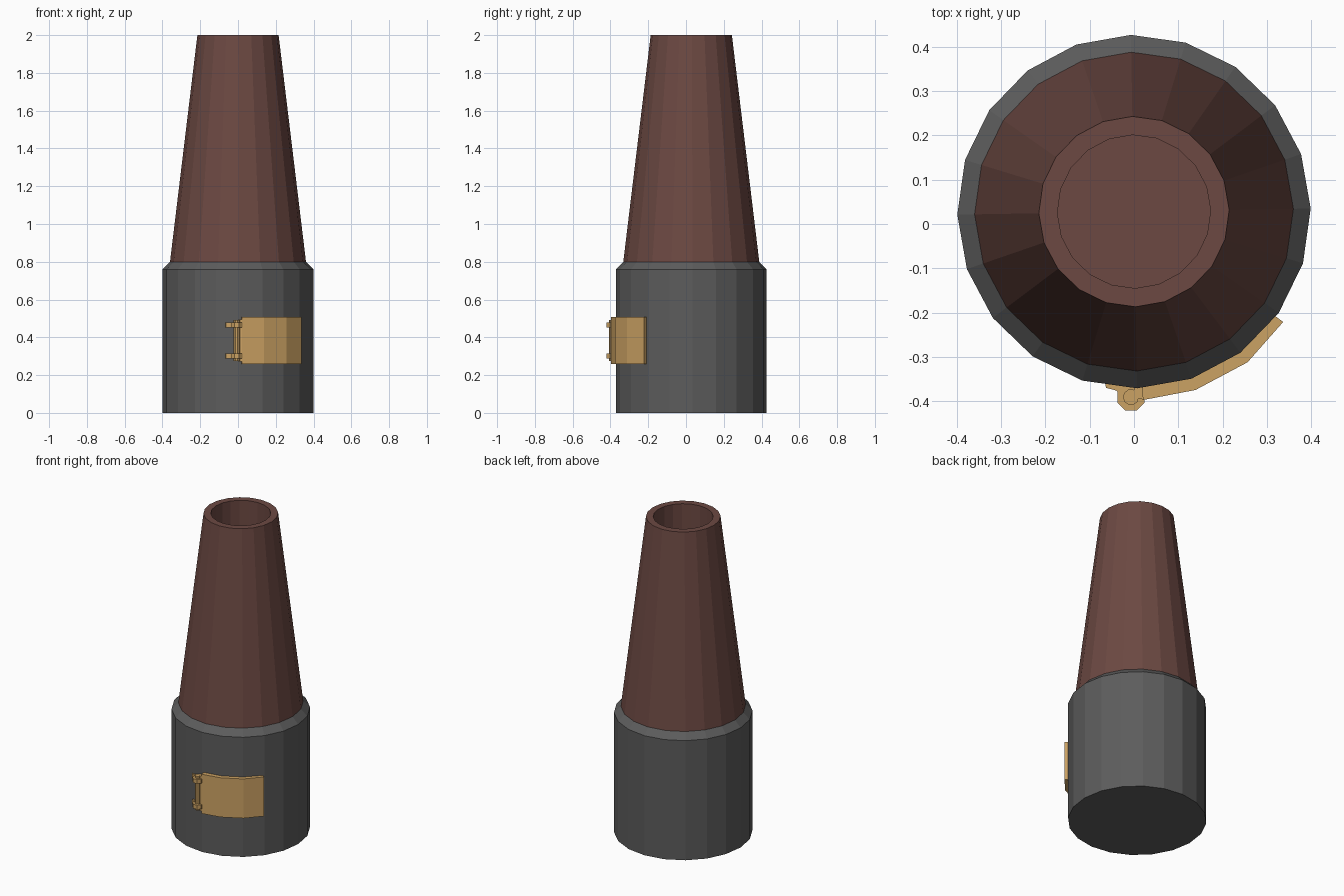
import bpy, bmesh, math

if "Cube" in bpy.data.objects:
    bpy.data.objects.remove(bpy.data.objects["Cube"])

CY = 0.028                      # centre of the round body in y
SIDES = 20
OFFSET = math.radians(1)


def material(name, rgb):
    m = bpy.data.materials.new(name)
    m.diffuse_color = (*rgb, 1)
    m.use_nodes = True
    m.node_tree.nodes["Principled BSDF"].inputs["Base Color"].default_value = m.diffuse_color
    return m


GRAY = material("dark_iron", (0.108, 0.108, 0.108))
BROWN = material("red_brown_clay", (0.150, 0.066, 0.055))
BRASS = material("brass", (0.60, 0.36, 0.125))


def finish(name, bm, mat):
    bmesh.ops.recalc_face_normals(bm, faces=bm.faces)
    me = bpy.data.meshes.new(name)
    bm.to_mesh(me)
    bm.free()
    me.materials.append(mat)
    ob = bpy.data.objects.new(name, me)
    bpy.context.collection.objects.link(ob)
    return ob


def lathe(name, profile, mat, centre=(0, CY), sides=SIDES, offset=OFFSET):
    """Turn (radius, z) rings into a solid capped at both ends."""
    bm = bmesh.new()
    rings = []
    for r, z in profile:
        rings.append([bm.verts.new((centre[0] + r * math.cos(offset + math.tau * i / sides),
                                    centre[1] + r * math.sin(offset + math.tau * i / sides), z))
                      for i in range(sides)])
    for a, b in zip(rings, rings[1:]):
        for i in range(sides):
            j = (i + 1) % sides
            bm.faces.new((a[i], a[j], b[j], b[i]))
    bm.faces.new(rings[0])
    bm.faces.new(rings[-1])
    return finish(name, bm, mat)


def prism(name, outline, z0, z1, mat):
    """Extrude a flat xy outline upward."""
    bm = bmesh.new()
    face = bm.faces.new([bm.verts.new((x, y, z0)) for x, y in outline])
    new = bmesh.ops.extrude_face_region(bm, geom=[face])["geom"]
    bmesh.ops.translate(bm, vec=(0, 0, z1 - z0),
                        verts=[v for v in new if isinstance(v, bmesh.types.BMVert)])
    return finish(name, bm, mat)


def polar(r, deg):
    a = math.radians(deg)
    return r * math.cos(a), CY + r * math.sin(a)


# Body with chamfered shoulder
lathe("base_drum", [(0.399, 0), (0.399, 0.76), (0.36, 0.8)], GRAY)

# Tapered chimney with a recessed mouth
lathe("chimney", [(0.36, 0.8), (0.215, 2.0), (0.173, 2.0), (0.173, 1.6)], BROWN)

# Curved door plate following the drum facets
angles = [-87.3, -71, -53, -36.5]
outer = [polar(0.426, a) for a in angles[:-1]] + [polar(0.419, angles[-1])]
inner = [polar(0.397, a) for a in angles]
prism("door", outer + inner[::-1], 0.258, 0.508, BRASS)

# Hinge pin, knuckles and brackets
HX, HY = -0.007, -0.391
lathe("hinge_pin", [(0.018, 0.275), (0.018, 0.492)], BRASS, (HX, HY), 10, 0)
prism("hinge_leaf", [(0.0, -0.366), (0.0, -0.392), (0.024, -0.397), (0.024, -0.366)],
      0.272, 0.494, BRASS)
for label, z in (("lower", 0.302), ("upper", 0.465)):
    lathe(f"{label}_hinge_knuckle", [(0.033, z - 0.013), (0.033, z + 0.013)],
          BRASS, (HX, HY), 8, math.radians(22.5))
    prism(f"{label}_hinge_bracket",
          [(-0.066, -0.357), (-0.063, -0.370), (-0.040, -0.376), (-0.03, -0.385),
           (0.0, -0.385), (0.0, -0.364)], z - 0.013, z + 0.013, BRASS)
